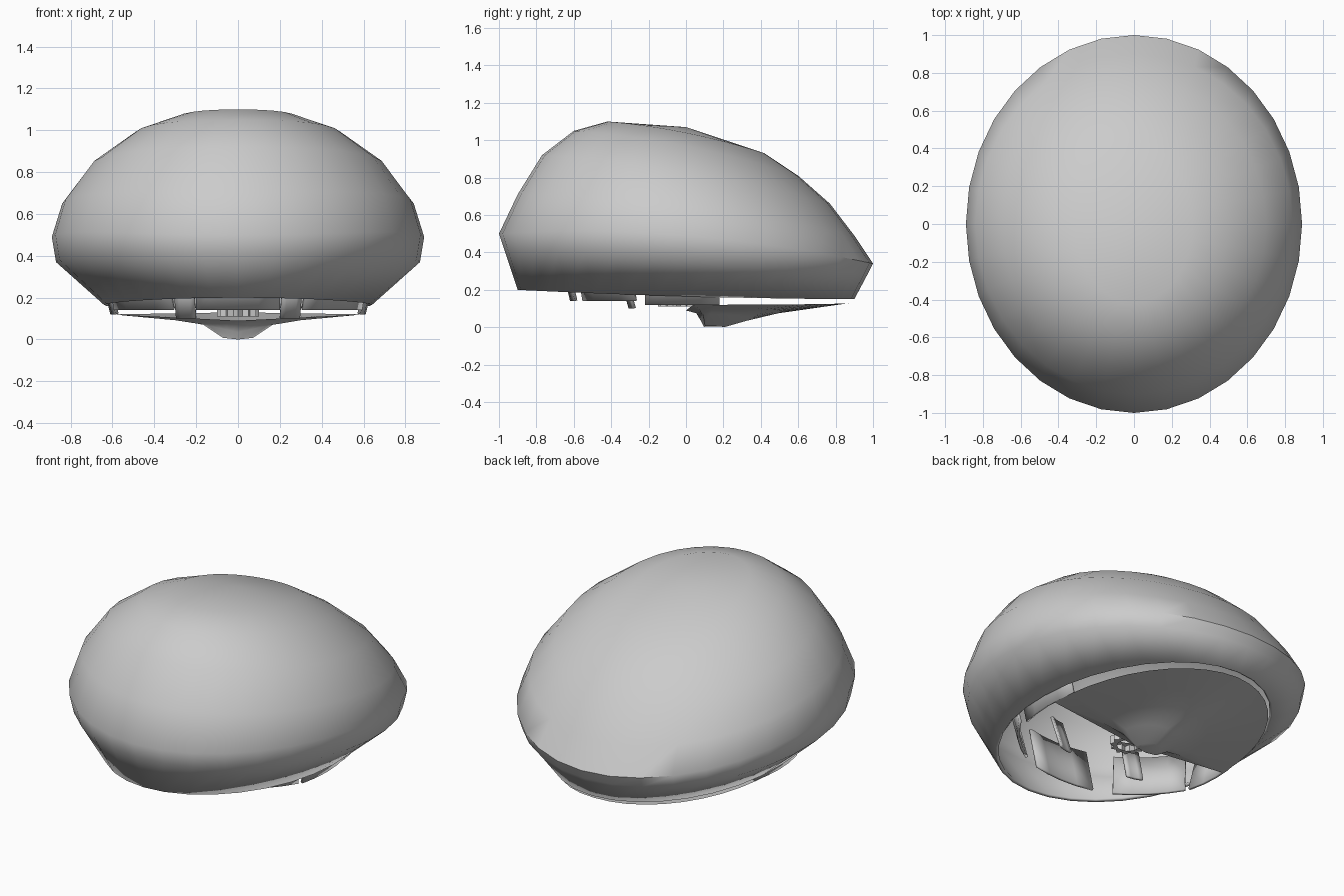
import bpy, bmesh, math

if "Cube" in bpy.data.objects:
    bpy.data.objects.remove(bpy.data.objects["Cube"])

def finish(name, bm, smooth=True, angle=50, thick=0):
    bmesh.ops.remove_doubles(bm, verts=bm.verts, dist=0.0005)
    bmesh.ops.recalc_face_normals(bm, faces=bm.faces)
    me = bpy.data.meshes.new(name)
    bm.to_mesh(me)
    bm.free()
    ob = bpy.data.objects.new(name, me)
    bpy.context.collection.objects.link(ob)
    if thick:
        m = ob.modifiers.new("thickness", 'SOLIDIFY')
        m.thickness = thick
        m.offset = -1
    if smooth:
        bpy.ops.object.select_all(action='DESELECT')
        ob.select_set(True)
        bpy.context.view_layer.objects.active = ob
        bpy.ops.object.shade_smooth_by_angle(angle=math.radians(angle))
    return ob

def loft(bm, rings, closed=True):
    rows = [[bm.verts.new(p) for p in r] for r in rings]
    for a, b in zip(rows, rows[1:]):
        n = len(a)
        for i in range(n if closed else n - 1):
            j = (i + 1) % n
            bm.faces.new((a[i], a[j], b[j], b[i]))
    return rows

# Dome shell: tilted elliptical rings (half depth, half width, front z, back z, side z)
RINGS = [(0.90, 0.64, 0.20, 0.15, 0.165),
         (0.97, 0.87, 0.41, 0.282, 0.37),
         (1.00, 0.89, 0.50, 0.34, 0.49),
         (0.90, 0.84, 0.71, 0.49, 0.65),
         (0.77, 0.70, 0.92, 0.66, 0.83),
         (0.60, 0.50, 1.05, 0.81, 0.97),
         (0.42, 0.31, 1.10, 0.93, 1.04)]
N = 32

def dome_ring(ry, rx, zf, zb, zs):
    mid = (zf + zb) / 2
    pts = []
    for i in range(N):
        a = 2 * math.pi * i / N
        s, c = math.sin(a), math.cos(a)
        pts.append((rx * c, ry * s, mid + (zb - zf) / 2 * s + (zs - mid) * c * c))
    return pts

bm = bmesh.new()
rows = loft(bm, [dome_ring(*r) for r in RINGS])
top = bm.verts.new((0, 0, 1.07))
for i in range(N):
    bm.faces.new((rows[-1][i], rows[-1][(i + 1) % N], top))
finish("dome_shell", bm, thick=0.02)

# Keeled under plate: half ellipse closing the rear of the opening
edge = [(0.6 * math.cos(math.pi * i / 20), 0.04 + 0.84 * math.sin(math.pi * i / 20)) for i in range(21)]
edge += [(-0.6 + 0.1 * i, 0.04 * abs(-0.6 + 0.1 * i) / 0.6) for i in range(1, 12)]
PROFILE = [(0.12, 0.0, 0.008), (0.28, 0.035, 0.072), (0.5, 0.075, 0.092), (1.0, 0.13, 0.12)]
plate = []
for f, z_back, z_side in PROFILE:
    ring = []
    for x, y in edge:
        w = min(1, abs(x) / 0.6)
        z = z_back * (1 - w) + z_side * w
        if y < 0.04:
            z = (0.09 + 0.03 * w) * f if f > 0.9 else z
        ring.append((x * f, 0.11 + (y - 0.11) * f, z))
    plate.append(ring)
bm = bmesh.new()
rows = loft(bm, plate)
bm.faces.new(rows[0])
finish("under_plate", bm)

# Ring of curved lining panels hanging just below the rim
def panel(name, cx, cy, ang, width, z0, z1):
    bm = bmesh.new()
    t = (math.cos(ang), math.sin(ang))
    n = (-t[1], t[0])
    rings = []
    for k in range(3):
        v = k / 2
        row = []
        for i in range(5):
            u = (i / 4 - 0.5) * width
            d = 0.25 * u * u / width - 0.06 * v
            row.append((cx + t[0] * u + n[0] * d, cy + t[1] * u + n[1] * d, z0 + (z1 - z0) * v))
        rings.append(row)
    loft(bm, rings, closed=False)
    finish(name, bm, thick=0.015)

panel("front_panel", 0, -0.62, 0, 0.40, 0.14, 0.40)
for s, side in ((1, "right"), (-1, "left")):
    panel(side + "_diagonal_panel", s * 0.47, -0.43, s * math.radians(45), 0.40, 0.14, 0.40)
    panel(side + "_side_panel", s * 0.61, -0.02, s * math.radians(90), 0.40, 0.12, 0.36)
    panel(side + "_inner_tab", s * 0.25, -0.30, s * math.radians(15), 0.10, 0.10, 0.30)

# Small toothed hub in the middle of the opening
bm = bmesh.new()
rings = []
for r, z in ((0.06, 0.11), (0.10, 0.11), (0.10, 0.16), (0.06, 0.16)):
    rings.append([((r - (0.02 if i % 2 and r > 0.08 else 0)) * math.cos(math.pi * i / 12),
                   -0.05 + (r - (0.02 if i % 2 and r > 0.08 else 0)) * math.sin(math.pi * i / 12), z)
                  for i in range(24)])
loft(bm, rings)
finish("centre_hub", bm, smooth=False)
